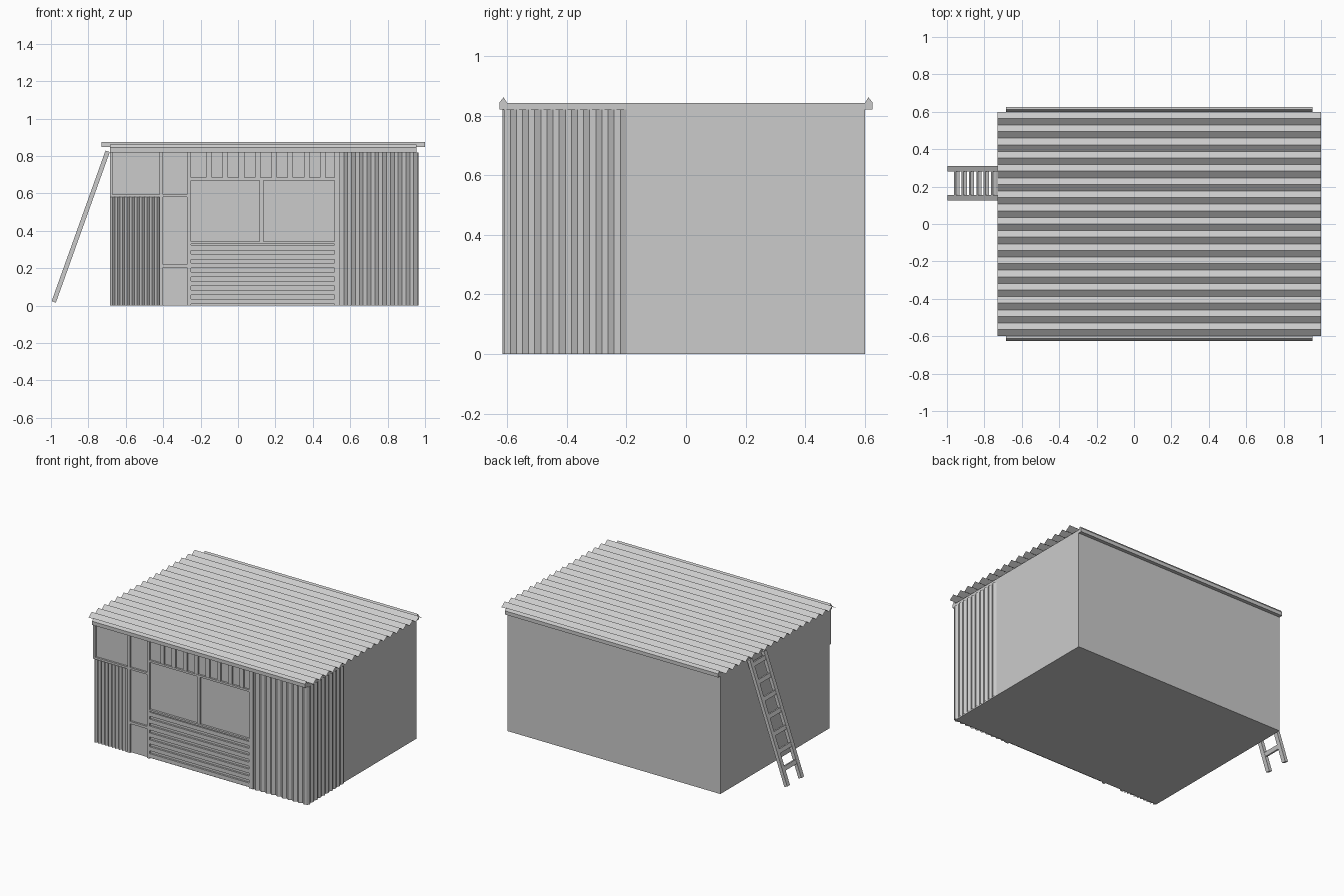
import bpy, math
from mathutils import Vector, Matrix

if "Cube" in bpy.data.objects:
    bpy.data.objects.remove(bpy.data.objects["Cube"])


def mesh(name, verts, faces):
    me = bpy.data.meshes.new(name)
    me.from_pydata([tuple(v) for v in verts], [], faces)
    me.update()
    ob = bpy.data.objects.new(name, me)
    bpy.context.collection.objects.link(ob)
    return ob


def box(name, x0, x1, y0, y1, z0, z1):
    v = [(x, y, z) for x in (x0, x1) for y in (y0, y1) for z in (z0, z1)]
    f = [(0, 1, 3, 2), (4, 6, 7, 5), (0, 4, 5, 1), (2, 3, 7, 6), (0, 2, 6, 4), (1, 5, 7, 3)]
    return mesh(name, v, f)


def corrugated(name, start, run, bulge, span, n):
    """Zigzag sheet: n ridges along run, raised by bulge, extruded along span."""
    start, run, bulge, span = map(Vector, (start, run, bulge, span))
    v = []
    for i in range(2 * n + 1):
        p = start + run * (i / (2 * n)) + bulge * (i % 2)
        v += [p, p + span]
    f = [(2 * i, 2 * i + 2, 2 * i + 3, 2 * i + 1) for i in range(2 * n)]
    return mesh(name, v, f)


# Main body
box("shed_body", -0.685, 0.955, -0.6, 0.6, 0, 0.842)

# Corrugated roof
corrugated("roof_sheet", (-0.73, -0.6, 0.849), (0, 1.2, 0), (0, 0, 0.026), (1.73, 0, 0), 17)

# Eave trims, front and back
profile = [(0.6, 0.82), (0.625, 0.82), (0.625, 0.845), (0.612, 0.862), (0.6, 0.842)]
for name, s in (("front_eave", -1), ("back_eave", 1)):
    n = len(profile)
    v = [(x, s * y, z) for x in (-0.685, 0.955) for y, z in profile]
    f = [tuple(range(n)), tuple(range(2 * n - 1, n - 1, -1))]
    f += [(i, n + i, n + (i + 1) % n, (i + 1) % n) for i in range(n)]
    mesh(name, v, f)

# Corrugated wall cladding
corrugated("front_right_cladding", (0.545, -0.601, 0), (0.415, 0, 0), (0, -0.014, 0), (0, 0, 0.82), 10)
corrugated("front_left_cladding", (-0.685, -0.601, 0), (0.265, 0, 0), (0, -0.014, 0), (0, 0, 0.58), 10)
corrugated("right_side_cladding", (0.956, -0.61, 0), (0, 0.41, 0), (0.01, 0, 0), (0, 0, 0.82), 10)

# Horizontal boards under the main window
for i in range(7):
    z = i * 0.048
    box("lower_board", -0.25, 0.515, -0.613, -0.6, z + 0.008, z + 0.036)
box("window_sill", -0.25, 0.515, -0.615, -0.6, 0.33, 0.342)

# Window and door frame bars
F, B = -0.613, -0.599
bars = [
    ("left_window_side", -0.685, -0.67, 0.58, 0.82),
    ("left_window_sill", -0.67, -0.42, 0.58, 0.594),
    ("door_left_post", -0.42, -0.402, 0, 0.82),
    ("door_right_post", -0.272, -0.252, 0, 0.82),
    ("door_lower_rail", -0.402, -0.272, 0.203, 0.22),
    ("door_upper_rail", -0.402, -0.272, 0.58, 0.594),
    ("window_center_post", 0.115, 0.135, 0.342, 0.67),
    ("window_head", -0.252, 0.515, 0.67, 0.684),
    ("window_right_post", 0.515, 0.545, 0, 0.82),
]
for name, x0, x1, z0, z1 in bars:
    box(name, x0, x1, F, B, z0, z1)

# Upright slats above the main window
for i in range(8):
    x = -0.17 + i * 0.087
    box("transom_slat", x, x + 0.03, F + 0.002, B, 0.684, 0.82)

# Leaning ladder
foot, top = Vector((-0.985, 0, 0.02)), Vector((-0.697, 0, 0.825))
d = top - foot
L = d.length
lean = Matrix.Translation(foot) @ Matrix.Rotation(math.atan2(d.x, d.z), 4, 'Y')
parts = [box("ladder_rail", -0.012, 0.012, y, y + 0.03, 0, L) for y in (0.125, 0.28)]
for i in range(7):
    z = L * (0.13 + 0.137 * i)
    parts.append(box("ladder_rung", -0.01, 0.01, 0.15, 0.285, z - 0.014, z + 0.014))
for p in parts:
    p.data.transform(lean)
